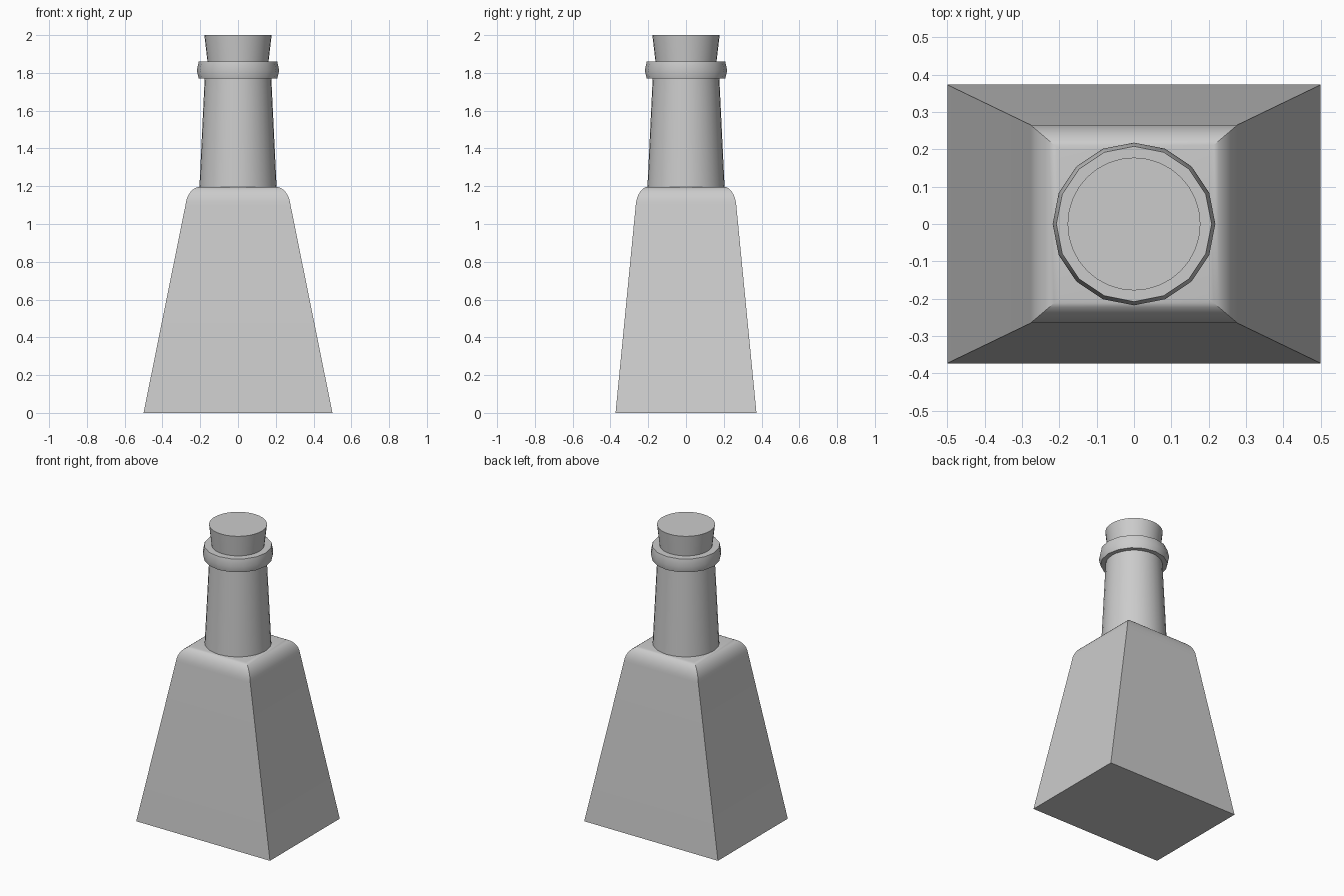
import bpy, bmesh, math

if "Cube" in bpy.data.objects:
    bpy.data.objects.remove(bpy.data.objects["Cube"])

grey = bpy.data.materials.new("plain grey")
grey.diffuse_color = (0.6, 0.6, 0.6, 1)
grey.use_nodes = True
grey.node_tree.nodes["Principled BSDF"].inputs["Base Color"].default_value = grey.diffuse_color


def loft(name, rings, angle=30):
    """Skin a stack of equal-length point rings and cap both ends."""
    bm = bmesh.new()
    loops = [[bm.verts.new(p) for p in ring] for ring in rings]
    n = len(loops[0])
    for a, b in zip(loops, loops[1:]):
        for i in range(n):
            j = (i + 1) % n
            bm.faces.new((a[i], a[j], b[j], b[i]))
    bm.faces.new(loops[0][::-1])
    bm.faces.new(loops[-1])
    bmesh.ops.recalc_face_normals(bm, faces=bm.faces)
    mesh = bpy.data.meshes.new(name)
    bm.to_mesh(mesh)
    bm.free()
    mesh.materials.append(grey)
    obj = bpy.data.objects.new(name, mesh)
    bpy.context.collection.objects.link(obj)
    bpy.ops.object.select_all(action='DESELECT')
    obj.select_set(True)
    bpy.context.view_layer.objects.active = obj
    bpy.ops.object.shade_smooth_by_angle(angle=math.radians(angle))
    return obj


def rect(hx, hy, z):
    return [(-hx, -hy, z), (hx, -hy, z), (hx, hy, z), (-hx, hy, z)]


def circle(r, z, n):
    return [(r * math.cos(2 * math.pi * i / n), r * math.sin(2 * math.pi * i / n), z)
            for i in range(n)]


# Tapered rectangular body with a rounded shoulder
body = [rect(0.5, 0.373, 0)]
steps = 8
for k in range(steps + 1):
    t = math.radians(8 + 82 * k / steps)
    c = math.cos(t) / math.cos(math.radians(8))
    s = (math.sin(t) - math.sin(math.radians(8))) / (1 - math.sin(math.radians(8)))
    body.append(rect(0.2 + 0.078 * c, 0.2 + 0.066 * c, 1.1 + 0.097 * s))
loft("bottle_body", body)

# Tapered neck
loft("bottle_neck", [circle(0.205, 1.18, 32), circle(0.175, 1.8, 32)])

# Faceted lip ring
loft("lip_ring", [circle(0.208, 1.77, 16), circle(0.218, 1.812, 16),
                  circle(0.208, 1.86, 16)])

# Stopper widening towards the top
loft("stopper", [circle(0.157, 1.82, 32), circle(0.178, 2.0, 32)])
